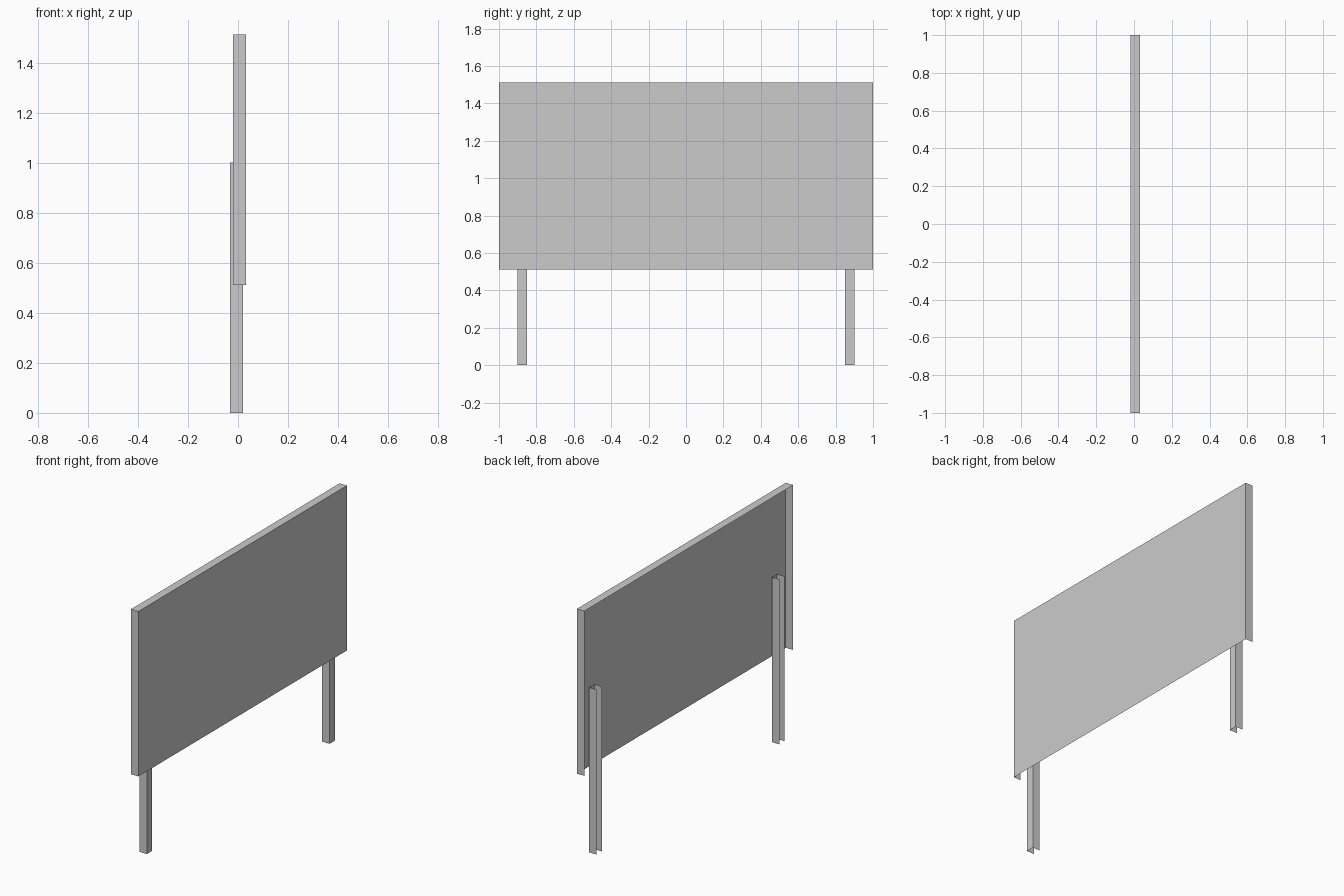
import bpy
import bmesh

if "Cube" in bpy.data.objects:
    bpy.data.objects.remove(bpy.data.objects["Cube"])


def folded_sheet(name, y0, y1, x_web, x_edge, z0, z1, capped=False):
    """Thin sheet channel: web facing +x, two side flanges folded back to x_edge."""
    bm = bmesh.new()
    profile = [(x_edge, y0), (x_web, y0), (x_web, y1), (x_edge, y1)]
    low = [bm.verts.new((x, y, z0)) for x, y in profile]
    high = [bm.verts.new((x, y, z1)) for x, y in profile]
    for i in range(3):
        bm.faces.new((low[i], low[i + 1], high[i + 1], high[i]))
    if capped:
        bm.faces.new(high)
    bm.normal_update()
    mesh = bpy.data.meshes.new(name)
    bm.to_mesh(mesh)
    bm.free()
    obj = bpy.data.objects.new(name, mesh)
    bpy.context.collection.objects.link(obj)
    return obj


# Sign panel: front sheet with side and top flanges, open back and bottom
folded_sheet("sign_panel", -1.0, 1.0, 0.031, -0.019, 0.512, 1.512, capped=True)

# Two U-channel posts, open towards the back
for name, y in (("left_post", -0.9), ("right_post", 0.85)):
    folded_sheet(name, y, y + 0.05, 0.019, -0.031, 0.0, 1.0)
